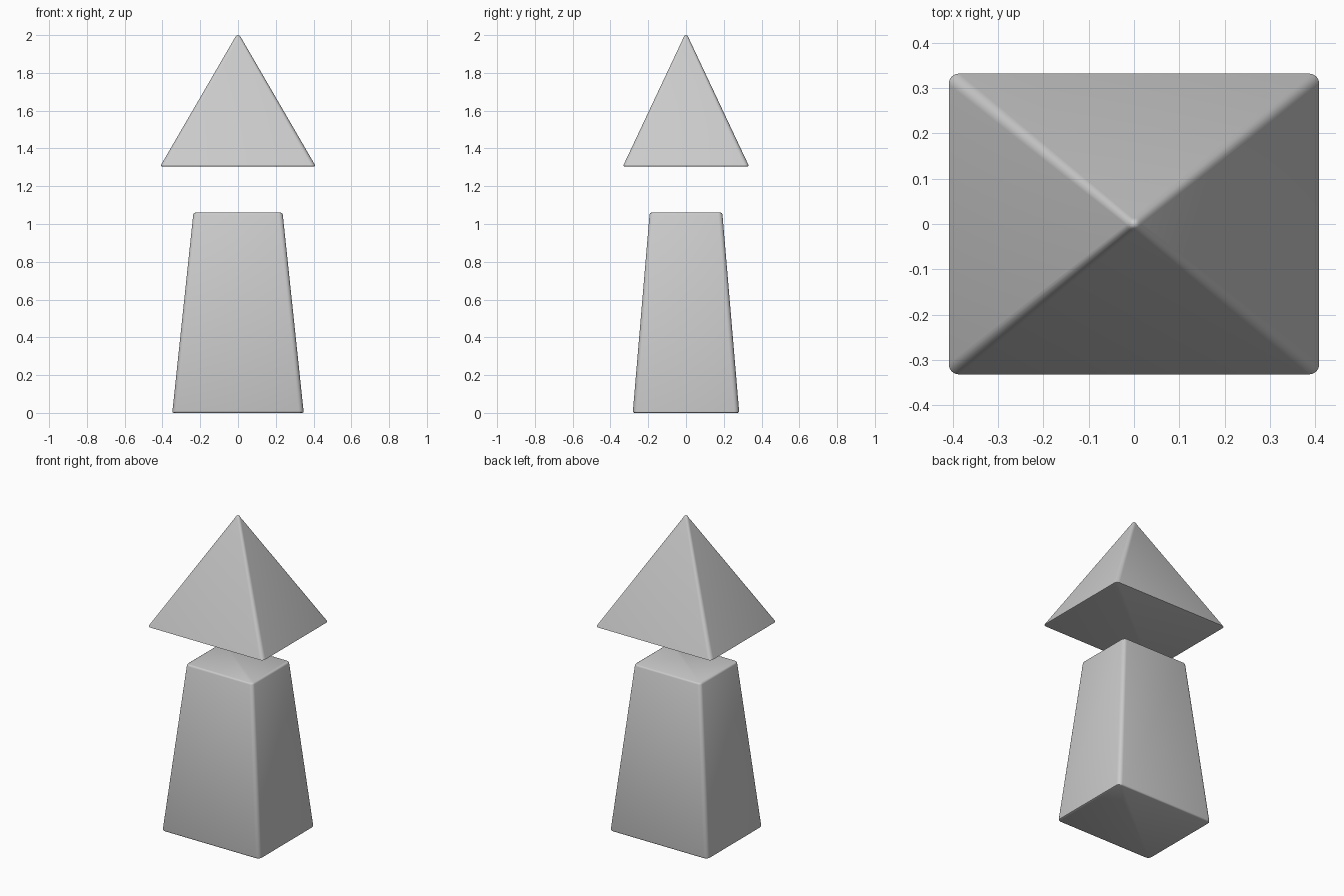
import bpy, bmesh, math

if "Cube" in bpy.data.objects:
    bpy.data.objects.remove(bpy.data.objects["Cube"])


def ring(bm, hx, hy, r, z, seg=4):
    """Rounded rectangle of vertices at height z."""
    verts = []
    for i, (sx, sy) in enumerate([(1, 1), (-1, 1), (-1, -1), (1, -1)]):
        for k in range(seg + 1):
            a = math.radians(90 * (i + k / seg))
            verts.append(bm.verts.new((sx * (hx - r) + r * math.cos(a),
                                       sy * (hy - r) + r * math.sin(a), z)))
    return verts


def loft(name, sections):
    """Closed solid through a stack of rounded rectangles."""
    bm = bmesh.new()
    rings = [ring(bm, *s) for s in sections]
    n = len(rings[0])
    for a, b in zip(rings, rings[1:]):
        for i in range(n):
            j = (i + 1) % n
            bm.faces.new((a[i], a[j], b[j], b[i]))
    bm.faces.new(rings[0][::-1])
    bm.faces.new(rings[-1])
    bmesh.ops.recalc_face_normals(bm, faces=bm.faces[:])
    mesh = bpy.data.meshes.new(name)
    bm.to_mesh(mesh)
    bm.free()
    obj = bpy.data.objects.new(name, mesh)
    bpy.context.collection.objects.link(obj)
    bpy.ops.object.select_all(action='DESELECT')
    obj.select_set(True)
    bpy.context.view_layer.objects.active = obj
    bpy.ops.object.shade_smooth_by_angle(angle=math.radians(50))


# Tapered base block: half width, half depth, corner radius, height
loft("base_block", [
    (0.340, 0.273, 0.022, 0.000),
    (0.346, 0.279, 0.025, 0.003),
    (0.347, 0.281, 0.026, 0.010),
    (0.237, 0.193, 0.022, 1.050),
    (0.234, 0.190, 0.021, 1.057),
    (0.228, 0.184, 0.018, 1.060),
])

# Floating pyramid cap with softened ridges and tip
loft("pyramid_cap", [
    (0.402, 0.325, 0.018, 1.305),
    (0.409, 0.332, 0.022, 1.307),
    (0.408, 0.331, 0.024, 1.312),
    (0.017, 0.014, 0.013, 1.985),
    (0.011, 0.010, 0.009, 1.995),
    (0.004, 0.004, 0.0035, 2.000),
])
